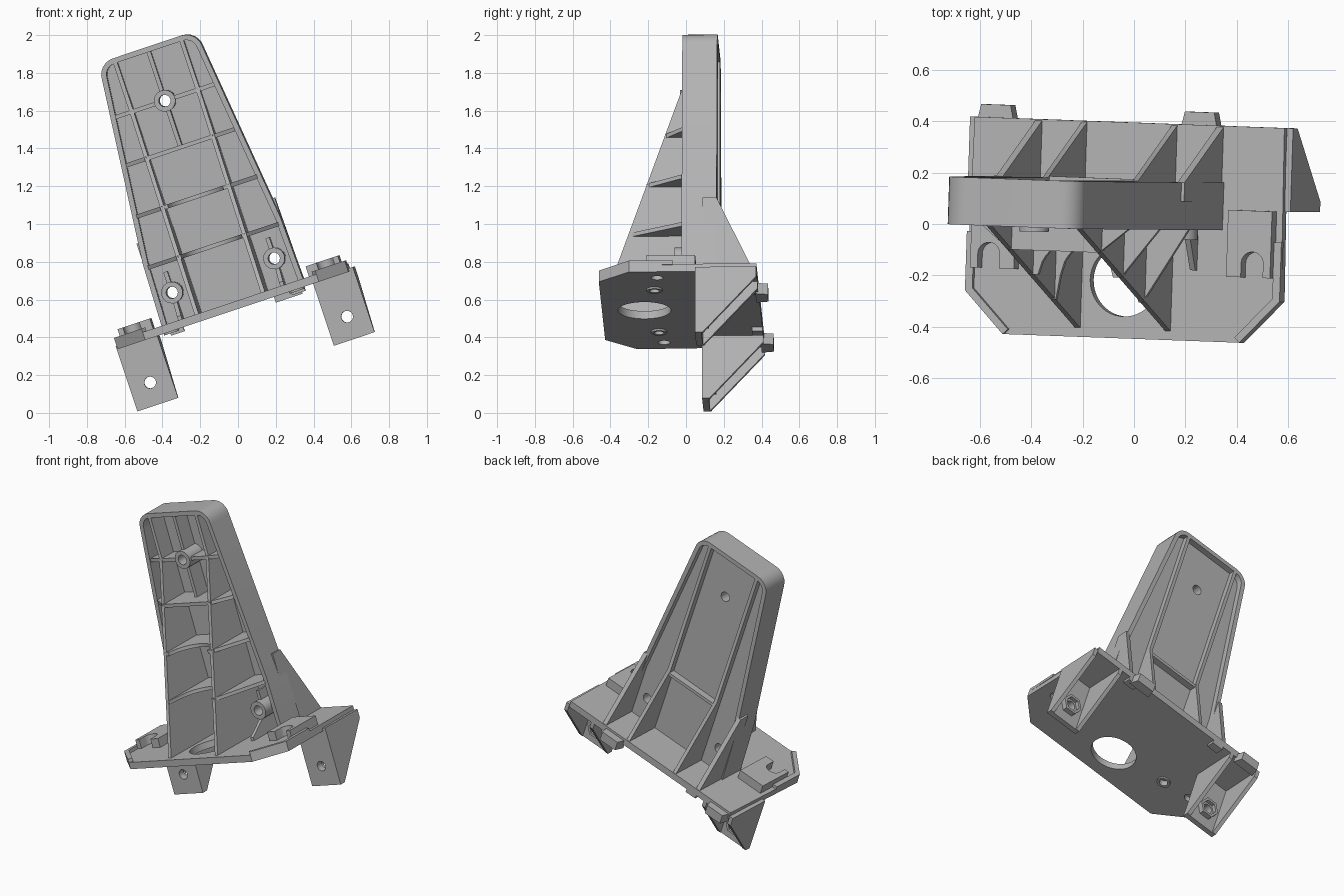
import bpy, bmesh
from math import sin, cos, pi, radians, sqrt
from mathutils import Matrix

cube = bpy.data.objects.get("Cube")
if cube:
    bpy.data.objects.remove(cube)

grey = bpy.data.materials.new("bracket grey")
grey.use_nodes = True
COLOUR = (0.45, 0.45, 0.45, 1)
grey.diffuse_color = COLOUR
grey.node_tree.nodes["Principled BSDF"].inputs["Base Color"].default_value = COLOUR

# The part is drawn upright, then leaned over and turned slightly
LEAN = (Matrix.Rotation(radians(-18.5), 4, 'Y') @ Matrix.Translation((0.157, 0, 0))
        @ Matrix.Rotation(radians(-2), 4, 'Z'))
PLANES = {'front': lambda p, q, d: (p, d, q),
          'side': lambda p, q, d: (d, p, q),
          'top': lambda p, q, d: (p, q, d)}
parts = []


def prism(name, plane, pts, lo, hi):
    """Extrude a 2D outline along the normal of the named plane."""
    bm = bmesh.new()
    place = PLANES[plane]
    ends = [[bm.verts.new(place(p, q, d)) for p, q in pts] for d in (lo, hi)]
    bm.faces.new(ends[0])
    bm.faces.new(ends[1][::-1])
    n = len(pts)
    for i in range(n):
        j = (i + 1) % n
        bm.faces.new((ends[0][i], ends[0][j], ends[1][j], ends[1][i]))
    bmesh.ops.recalc_face_normals(bm, faces=bm.faces)
    mesh = bpy.data.meshes.new(name)
    bm.to_mesh(mesh)
    bm.free()
    mesh.materials.append(grey)
    obj = bpy.data.objects.new(name, mesh)
    bpy.context.collection.objects.link(obj)
    parts.append(obj)
    return obj


def box(name, a, v, w):
    return prism(name, 'top', [(a[0], v[0]), (a[1], v[0]), (a[1], v[1]), (a[0], v[1])], *w)


def circle(p, q, r, n=32):
    return [(p + r * cos(2 * pi * i / n), q + r * sin(2 * pi * i / n)) for i in range(n)]


def cut(targets, plane, pts, lo, hi):
    """Subtract a prism from each target and bake the result."""
    cutter = prism("cutter", plane, pts, lo, hi)
    parts.remove(cutter)
    cutter.hide_render = True
    for obj in targets:
        mod = obj.modifiers.new("hole", 'BOOLEAN')
        mod.operation, mod.solver, mod.object = 'DIFFERENCE', 'EXACT', cutter
        bpy.context.view_layer.update()
        baked = bpy.data.meshes.new_from_object(
            obj.evaluated_get(bpy.context.evaluated_depsgraph_get()))
        obj.modifiers.clear()
        obj.data = baked
    bpy.data.objects.remove(cutter)


# Key levels
FLOOR, BOTTOM, TOP = 0.565, 0.522, 1.99
FRONT, BACK = -0.01, 0.175
RIB_A, T = 0.185, 0.011


def mirrored(half):
    return half + [(-p, q) for p, q in reversed(half)]


def tower_outline(inset):
    half = [(0.395 - inset, FLOOR), (0.385 - inset, 0.91)]
    half += [(0.19 + (0.09 - inset) * cos(t), 1.9 + (0.09 - inset) * sin(t))
             for t in [pi / 2 * i / 6 for i in range(7)]]
    return mirrored(half)


def wall_at(w):
    return 0.37 - max(0, w - 0.91) * 0.106


def gusset_front(w):
    return min(FRONT, FRONT - (1.7 - w) * 0.352)


# Tower wall and web
prism("tower_wall", 'front', tower_outline(0) + tower_outline(0.028)[::-1], FRONT, BACK)
web = prism("tower_web", 'front', tower_outline(0.01), 0.105, 0.135)

# Long ribs at the front and matching gussets at the back
for s in (-1, 1):
    a = s * RIB_A
    prism("long_rib", 'side', [(0.12, FLOOR), (gusset_front(FLOOR), FLOOR), (FRONT, 1.7),
                               (FRONT, 1.97), (0.12, 1.97)], a - T, a + T)
    prism("inner_back_gusset", 'side', [(0.12, FLOOR), (0.39, FLOOR), (BACK, 1.02),
                                        (BACK, 1.97), (0.12, 1.97)], a - T, a + T)
    prism("outer_back_gusset", 'side', [(0.1, FLOOR), (0.39, FLOOR), (BACK, 1.02),
                                        (0.1, 1.02)], s * 0.358, s * 0.386)

# Cross ribs, with the middle bay cleared around the tool opening
for w in (0.88, 1.155, 1.43, 1.69):
    f = gusset_front(w)
    edge = []
    for i in range(25):
        a = -RIB_A + 2 * RIB_A * i / 24
        clear = -0.22 + sqrt(max(0, 0.155 ** 2 - a * a)) if abs(a) < 0.155 else f
        edge.append((a, max(f, clear) if w < 1.3 else f))
    mid = prism("middle_cross_rib", 'top', [(-RIB_A, 0.12)] + edge + [(RIB_A, 0.12)],
                w - T, w + T)
    for s in (-1, 1):
        prism("side_cross_rib", 'top', [(s * RIB_A, 0.12), (s * RIB_A, f),
              (s * wall_at(w), FRONT + 0.01), (s * wall_at(w), 0.12)], w - T, w + T)

# Short centre rib and back lip
box("centre_rib_low", (-T, T), (0, 0.12), (1.43, 1.645))
box("centre_rib_high", (-T, T), (0, 0.12), (1.735, 1.97))
box("back_lip", (-RIB_A, RIB_A), (0.12, 0.18), (0.985, 1.005))

# Screw bosses
for a, w, reach in ((0, 1.69, -0.03), (-0.285, 0.715, -0.05), (0.285, 0.715, -0.05)):
    boss = prism("screw_boss", 'front', circle(a, w, 0.057), reach, 0.12)
    cut([boss, web] + ([mid] if a == 0 else []), 'front', circle(a, w, 0.031), -0.3, 0.3)
    if a:
        prism("boss_foot_rib", 'side', [(0.12, FLOOR), (-0.17, FLOOR), (-0.17, 0.585),
              (-0.03, 0.67), (0.12, 0.67)], a - T, a + T)
        box("boss_top_rib", (a - T, a + T), (-0.01, 0.12), (0.765, 0.83))

# Base plate with tool opening
base = prism("base_plate", 'top', mirrored([(0.485, -0.445), (0.645, -0.28), (0.635, 0.395)]),
             BOTTOM, FLOOR)
cut([base], 'top', circle(0, -0.22, 0.14, 48), 0.4, 0.7)

for s in (-1, 1):
    # Raised pad with a slot around its fixing hole
    pad = prism("side_pad", 'top', [(s * 0.435, -0.19), (s * 0.435, 0.07), (s * 0.615, 0.07),
                                    (s * 0.615, -0.19)], FLOOR - 0.01, 0.622)
    slot = [(s * 0.54 + 0.045 * cos(t), -0.135 + 0.045 * sin(t))
            for t in [pi * i / 12 for i in range(13)]]
    cut([pad], 'top', slot + [(s * 0.54 - 0.045, -0.3), (s * 0.54 + 0.045, -0.3)], FLOOR, 0.8)
    cut([base], 'top', circle(s * 0.54, -0.135, 0.032), 0.4, 0.7)

    # Edge rail along the side and chamfer
    prism("edge_rail", 'top', [(s * 0.485, -0.445), (s * 0.645, -0.28), (s * 0.645, -0.05),
                               (s * 0.615, -0.05), (s * 0.615, -0.27), (s * 0.465, -0.425)],
          FLOOR - 0.005, 0.585)

    # Dimple ring below the base
    ring = prism("underside_ring", 'top', circle(s * 0.35, -0.155, 0.042), 0.512, BOTTOM + 0.005)
    cut([ring, base], 'top', circle(s * 0.35, -0.155, 0.026), 0.4, 0.55)

    # Hanging leg: front plate, two side gussets, nut holder
    inner, outer = s * 0.435, s * 0.6625
    leg = box("leg_plate", sorted((inner, outer)), (0.07, 0.105), (0.176, 0.54))
    for e, d in ((inner, s * 0.025), (outer, -s * 0.025)):
        prism("leg_gusset", 'side', [(0.075, 0.176), (0.11, 0.176), (0.395, 0.485),
                                     (0.395, 0.54), (0.075, 0.54)], e, e + d)
    nut = prism("nut_holder", 'front', circle(s * 0.55, 0.3, 0.066, 6), 0.1, 0.14)
    cut([nut], 'front', circle(s * 0.55, 0.3, 0.048, 6), 0.115, 0.3)
    cut([nut, leg], 'front', circle(s * 0.55, 0.3, 0.031), 0, 0.3)

    # Small tab under the back edge
    box("under_tab", sorted((s * 0.3, s * 0.375)), (0.34, 0.395), (0.5, 0.53))

# Locating tabs on the back edge
for a in (-0.555, 0.28):
    prism("back_tab", 'top', [(a - 0.075, 0.38), (a + 0.075, 0.38), (a + 0.06, 0.445),
                              (a - 0.06, 0.445)], 0.49, 0.55)

# Lean everything and smooth the round walls
bpy.ops.object.select_all(action='DESELECT')
for obj in parts:
    obj.data.transform(LEAN)
    obj.select_set(True)
bpy.context.view_layer.objects.active = parts[0]
bpy.ops.object.shade_smooth_by_angle(angle=radians(30))
